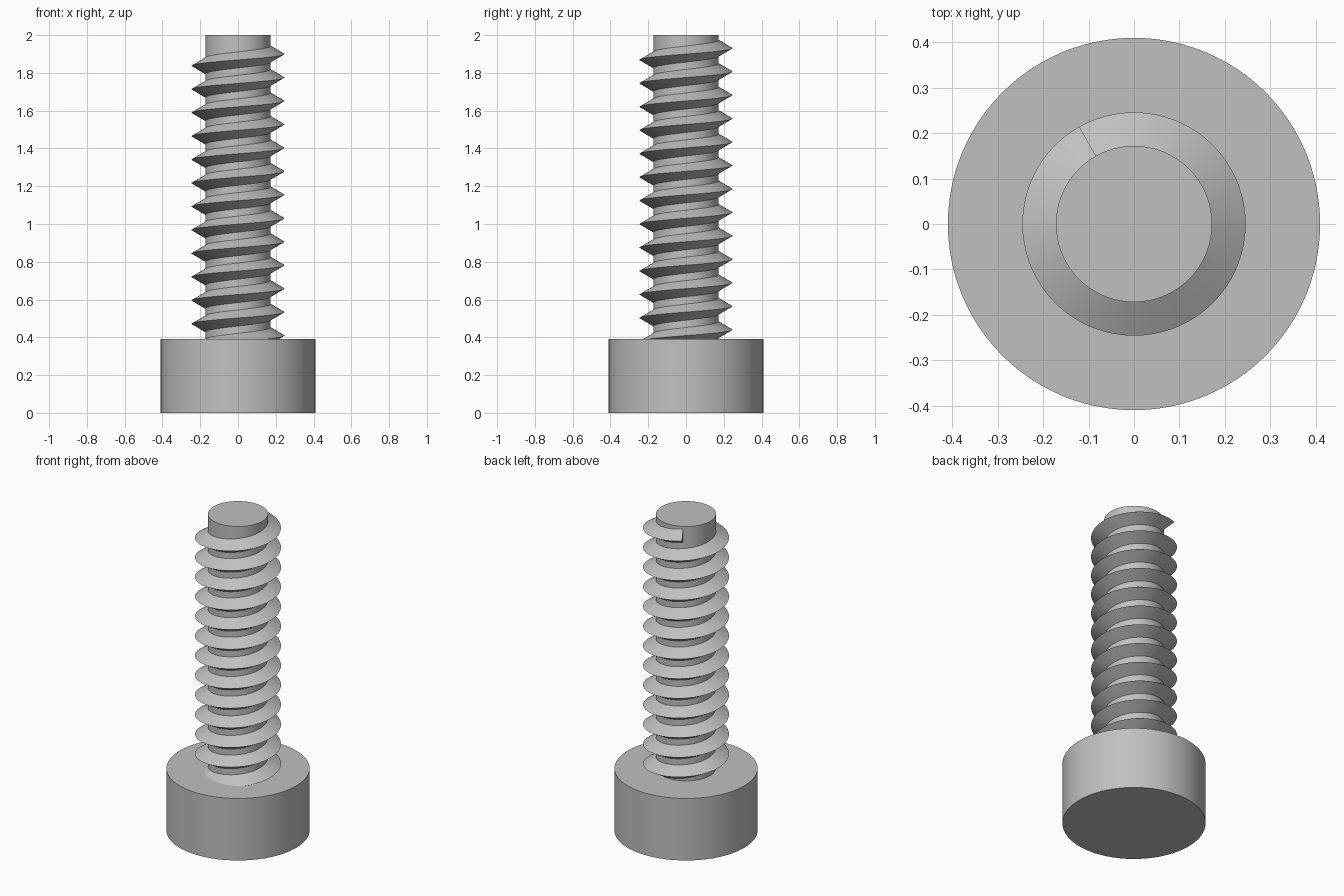
import bpy, bmesh, math

if "Cube" in bpy.data.objects:
    bpy.data.objects.remove(bpy.data.objects["Cube"])

steel = bpy.data.materials.new("steel grey")
steel.diffuse_color = (0.53, 0.53, 0.53, 1)
steel.use_nodes = True
steel.node_tree.nodes["Principled BSDF"].inputs["Base Color"].default_value = steel.diffuse_color


def finish(name, bm, angle):
    bmesh.ops.recalc_face_normals(bm, faces=bm.faces[:])
    mesh = bpy.data.meshes.new(name)
    bm.to_mesh(mesh)
    bm.free()
    mesh.materials.append(steel)
    obj = bpy.data.objects.new(name, mesh)
    bpy.context.collection.objects.link(obj)
    bpy.ops.object.select_all(action='DESELECT')
    obj.select_set(True)
    bpy.context.view_layer.objects.active = obj
    bpy.ops.object.shade_smooth_by_angle(angle=math.radians(angle))
    return obj


def cylinder(name, radius, z0, z1, sides=96):
    bm = bmesh.new()
    bmesh.ops.create_cone(bm, cap_ends=True, segments=sides, radius1=radius,
                          radius2=radius, depth=z1 - z0)
    bmesh.ops.translate(bm, verts=bm.verts[:], vec=(0, 0, (z0 + z1) / 2))
    return finish(name, bm, 30)


HEAD_TOP = 0.392
ROOT_R, CREST_R = 0.172, 0.246

# Plain cylindrical head and core shaft
cylinder("screw_head", 0.41, 0, HEAD_TOP)
cylinder("screw_shaft", ROOT_R, HEAD_TOP - 0.02, 2.0)

# Right-handed 60 degree V thread, running down into the head
PITCH, TURNS, STEPS = 0.1242, 13, 72
END_ANGLE, END_Z = math.radians(119.5), 1.941
INNER_R = ROOT_R - 0.006
half = (CREST_R - INNER_R) * math.tan(math.radians(30))
profile = [(INNER_R, -half), (CREST_R, 0), (INNER_R, half)]

bm = bmesh.new()
rings = []
for i in range(TURNS * STEPS + 1):
    a = END_ANGLE - 2 * math.pi * i / STEPS
    z = END_Z - PITCH * i / STEPS
    rings.append([bm.verts.new((r * math.cos(a), r * math.sin(a), z + dz))
                  for r, dz in profile])
for lower, upper in zip(rings[1:], rings):
    for j in range(3):
        k = (j + 1) % 3
        bm.faces.new((lower[j], lower[k], upper[k], upper[j]))
bm.faces.new(rings[0])
bm.faces.new(rings[-1])
finish("screw_thread", bm, 30)
